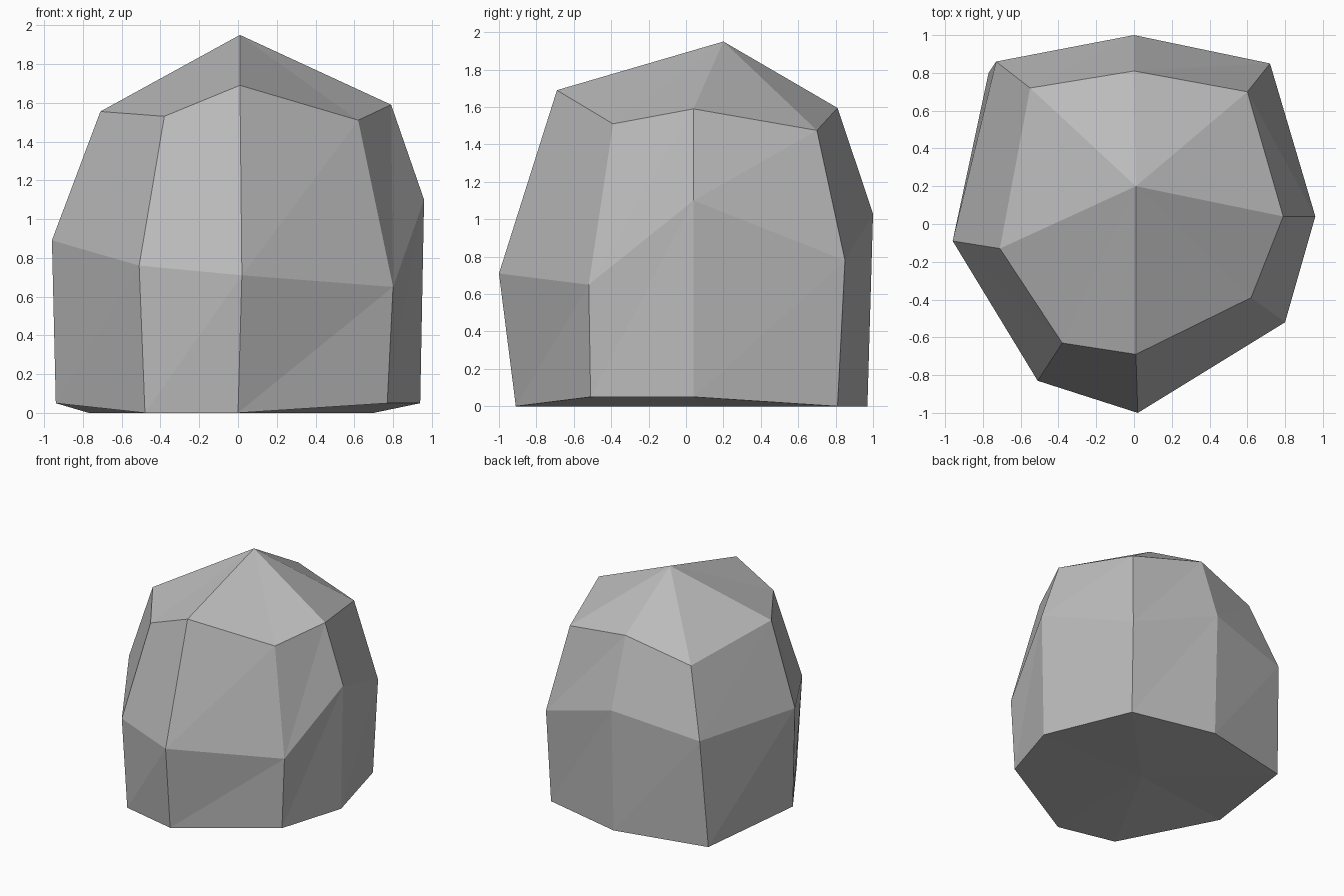
import bpy
import bmesh

# Remove the default cube only
default_cube = bpy.data.objects.get("Cube")
if default_cube:
    bpy.data.objects.remove(default_cube, do_unlink=True)


def make_material(name, colour):
    material = bpy.data.materials.new(name)
    material.use_nodes = True
    material.diffuse_color = colour
    shader = material.node_tree.nodes["Principled BSDF"]
    shader.inputs["Base Color"].default_value = colour
    return material


def bridge_rings(mesh, lower, upper):
    """Join two rings with triangles so every facet is flat."""
    count = len(lower)
    for i in range(count):
        following = (i + 1) % count
        mesh.faces.new((lower[i], lower[following], upper[following]))
        mesh.faces.new((lower[i], upper[following], upper[i]))


def close_ring(mesh, ring, tip):
    """Fan a ring of vertices to one central vertex."""
    for i, vertex in enumerate(ring):
        mesh.faces.new((vertex, ring[(i + 1) % len(ring)], tip))


# Eight-sided irregular cross-sections, counter-clockwise from the front
base_section = [(0, -.91, 0), (.77, -.51, .05), (.94, .04, .05), (.7, .81, 0),
                (0, .97, 0), (-.77, .8, 0), (-.94, -.09, .05), (-.48, -.8, 0)]
waist_section = [(.02, -1, .71), (.8, -.52, .65), (.96, .04, 1.1), (.72, .85, .78),
                 (0, 1, 1.03), (-.73, .86, .91), (-.96, -.09, .89), (-.51, -.83, .76)]
shoulder_section = [(.01, -.69, 1.69), (.62, -.39, 1.51), (.79, .04, 1.59), (.6, .7, 1.475),
                    (0, .81, 1.595), (-.55, .72, 1.45), (-.71, -.13, 1.555), (-.38, -.63, 1.53)]

# Boulder: stacked sections, capped by a peak and a flat underside
mesh = bmesh.new()
rings = [[mesh.verts.new(point) for point in section]
         for section in (base_section, waist_section, shoulder_section)]
for lower, upper in zip(rings, rings[1:]):
    bridge_rings(mesh, lower, upper)
close_ring(mesh, rings[-1], mesh.verts.new((.01, .2, 1.95)))
close_ring(mesh, rings[0], mesh.verts.new((0, .1, 0)))
bmesh.ops.recalc_face_normals(mesh, faces=mesh.faces)

boulder_data = bpy.data.meshes.new("boulder")
mesh.to_mesh(boulder_data)
mesh.free()
boulder_data.materials.append(make_material("stone grey", (.5, .5, .5, 1)))
boulder = bpy.data.objects.new("boulder", boulder_data)
bpy.context.collection.objects.link(boulder)
